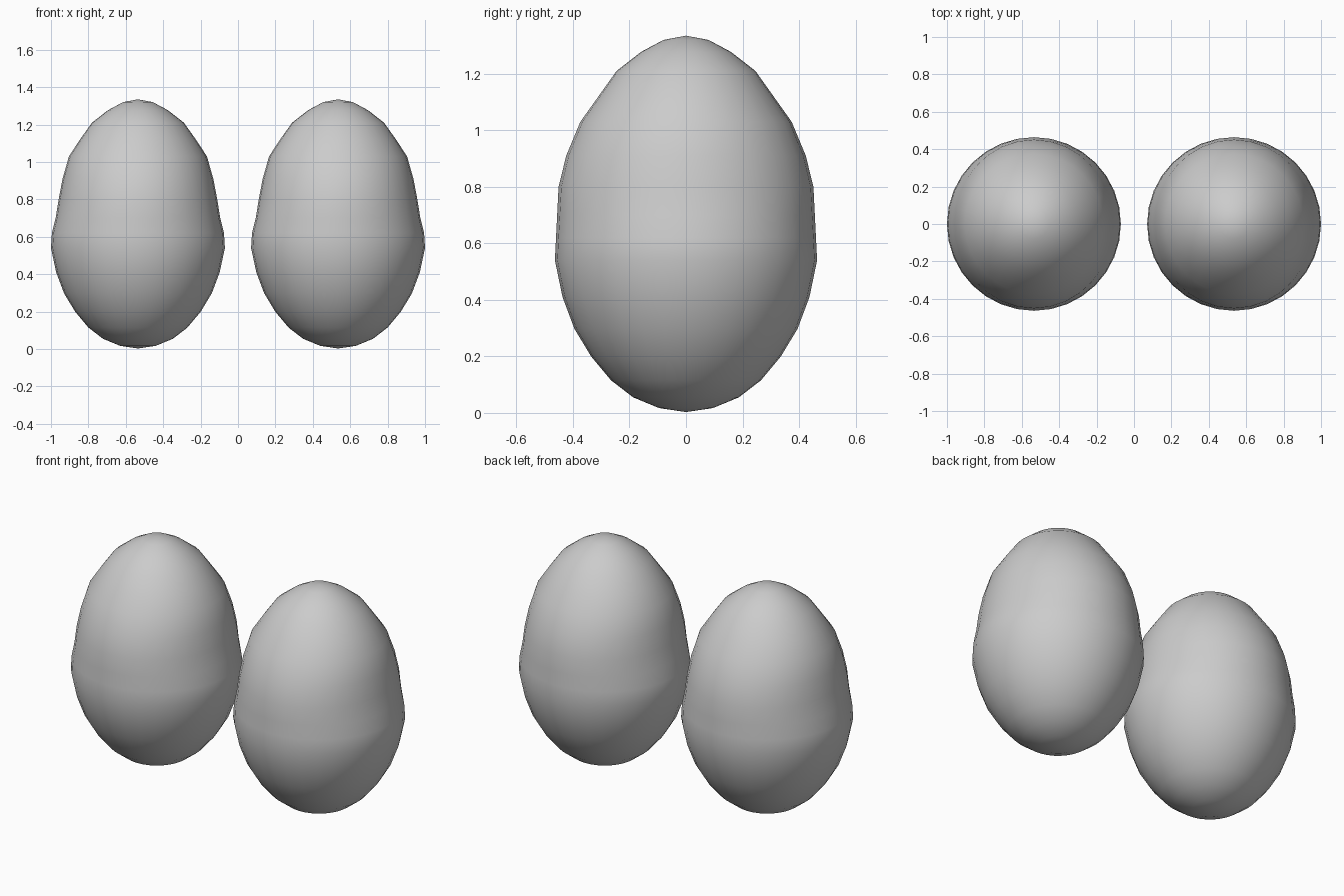
import bpy, bmesh, math

if "Cube" in bpy.data.objects:
    bpy.data.objects.remove(bpy.data.objects["Cube"])

SEGMENTS = 32
# Egg rings: height, half-width in x, half-width in y
RINGS = [
    (0.017, 0.095, 0.095), (0.055, 0.187, 0.187), (0.115, 0.265, 0.265),
    (0.20, 0.336, 0.336), (0.298, 0.395, 0.395), (0.41, 0.437, 0.437),
    (0.54, 0.465, 0.464), (0.62, 0.460, 0.460), (0.70, 0.440, 0.456),
    (0.80, 0.424, 0.451), (0.91, 0.403, 0.424), (1.03, 0.369, 0.374),
    (1.12, 0.310, 0.310), (1.21, 0.246, 0.246), (1.277, 0.160, 0.160),
    (1.32, 0.080, 0.080),
]


def make_egg(name, x):
    bm = bmesh.new()
    loops = []
    for z, rx, ry in RINGS:
        loop = []
        for i in range(SEGMENTS):
            a = 2 * math.pi * i / SEGMENTS
            r = rx * math.cos(a) ** 2 + ry * math.sin(a) ** 2
            loop.append(bm.verts.new((r * math.cos(a), r * math.sin(a), z)))
        loops.append(loop)
    bottom = bm.verts.new((0, 0, 0.003))
    top = bm.verts.new((0, 0, 1.335))
    for i in range(SEGMENTS):
        j = (i + 1) % SEGMENTS
        bm.faces.new((bottom, loops[0][j], loops[0][i]))
        bm.faces.new((top, loops[-1][i], loops[-1][j]))
        for lo, hi in zip(loops, loops[1:]):
            bm.faces.new((lo[i], lo[j], hi[j], hi[i]))
    for f in bm.faces:
        f.smooth = True
    mesh = bpy.data.meshes.new(name)
    bm.to_mesh(mesh)
    bm.free()
    egg = bpy.data.objects.new(name, mesh)
    egg.location.x = x
    bpy.context.collection.objects.link(egg)


# Two matching eggs side by side
make_egg("egg_left", -0.535)
make_egg("egg_right", 0.535)
